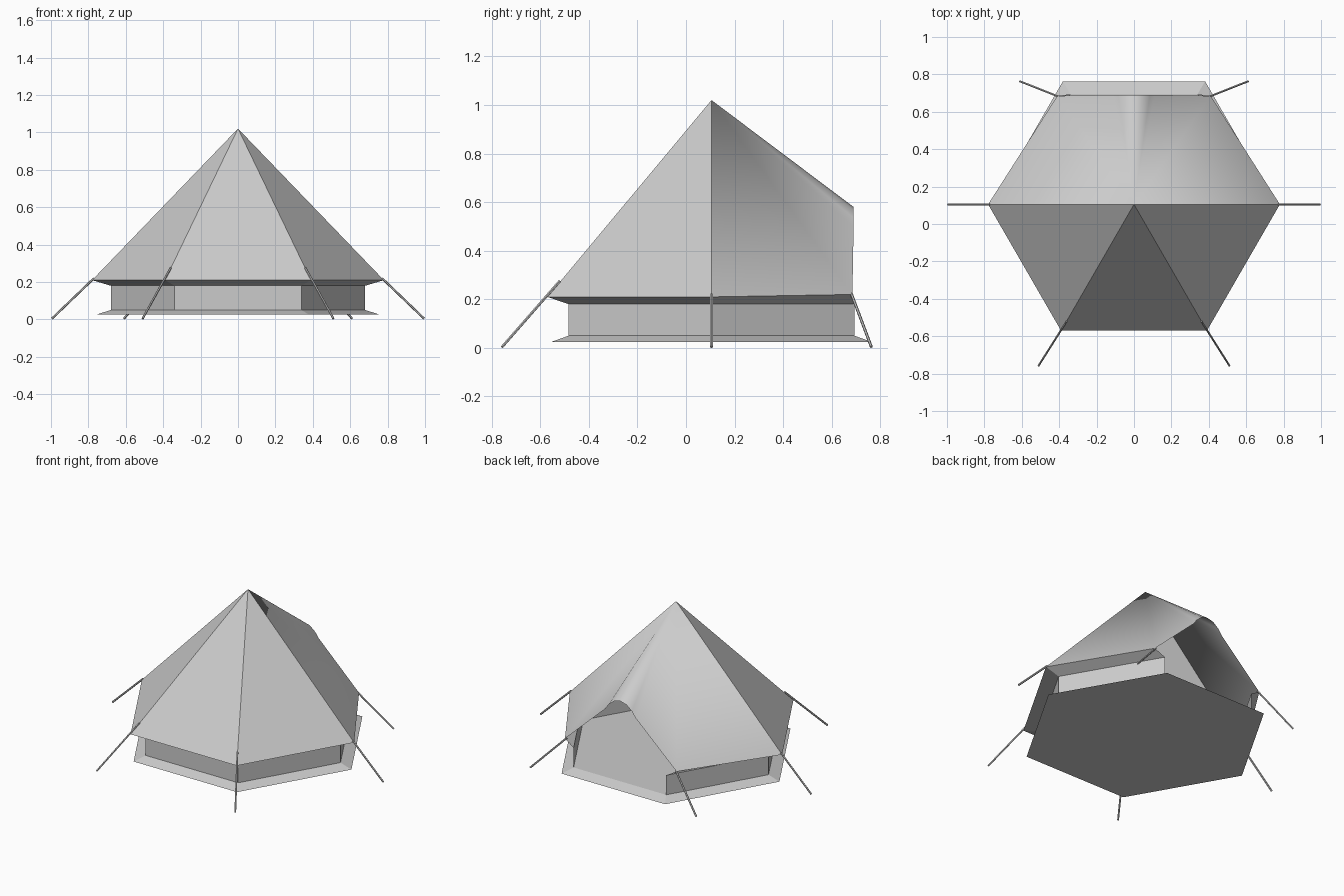
import bpy
import bmesh
from math import cos, sin, radians
from mathutils import Vector

if "Cube" in bpy.data.objects:
    bpy.data.objects.remove(bpy.data.objects["Cube"], do_unlink=True)

CENTRE_Y = 0.105
BACK_Y = 0.69
APEX = (0, CENTRE_Y, 1.02)

canvas = bpy.data.materials.new("grey canvas")
canvas.use_nodes = True
grey = (0.6, 0.6, 0.6, 1)
canvas.diffuse_color = grey
canvas.node_tree.nodes["Principled BSDF"].inputs["Base Color"].default_value = grey


def hexagon(radius, z):
    """Corners in order: left, back left, back right, right, front right, front left."""
    return [(radius * cos(radians(a)), CENTRE_Y + radius * sin(radians(a)), z)
            for a in range(0, 360, 60)]


def make_object(name, polygons, smooth=False):
    bm = bmesh.new()
    for polygon in polygons:
        bm.faces.new([bm.verts.new(p) for p in polygon])
    bmesh.ops.remove_doubles(bm, verts=bm.verts, dist=0.0005)
    bmesh.ops.recalc_face_normals(bm, faces=bm.faces)
    # open cloth sheets face outward
    bm.faces.ensure_lookup_table()
    first = bm.faces[0]
    outward = first.calc_center_median() - Vector((0, CENTRE_Y, first.calc_center_median().z))
    if first.normal.dot(outward) < 0 and name != "eave_underside":
        bmesh.ops.reverse_faces(bm, faces=bm.faces)
    mesh = bpy.data.meshes.new(name)
    bm.to_mesh(mesh)
    bm.free()
    mesh.materials.append(canvas)
    obj = bpy.data.objects.new(name, mesh)
    bpy.context.collection.objects.link(obj)
    if smooth:
        bpy.ops.object.select_all(action="DESELECT")
        obj.select_set(True)
        bpy.context.view_layer.objects.active = obj
        bpy.ops.object.shade_smooth_by_angle(angle=radians(30))
    return obj


def strip(upper, lower):
    return [[upper[i], upper[i + 1], lower[i + 1], lower[i]] for i in range(len(upper) - 1)]


# Ground sheet with flared skirt
floor_top, floor_bottom = hexagon(0.68, 0.05), hexagon(0.76, 0.025)
make_object("ground_sheet", strip(floor_top + floor_top[:1], floor_bottom + floor_bottom[:1])
            + [floor_top, floor_bottom])


def around(ring):
    """Run from the back right corner, round the front, to the back left corner."""
    return ring[2:] + ring[:2]


# Low walls on five sides, leaving the back doorway open
wall_top = around(hexagon(0.68, 0.18))
make_object("walls", strip(wall_top, around(floor_top)))

# Eave with its sloping underside
eave = around(hexagon(0.78, 0.21))
eave[0], eave[-1] = (-0.41, 0.685, 0.22), (0.41, 0.685, 0.22)
make_object("eave_underside", strip(eave, wall_top))

# Roof panels, and the rounded ridge that spreads toward the doorway
half_arch = [(0.11, 0.50), (0.085, 0.535), (0.045, 0.568)]
arch = ([(x, BACK_Y, z) for x, z in half_arch] + [(0, BACK_Y, 0.58)]
        + [(-x, BACK_Y, z) for x, z in reversed(half_arch)])
outline = eave + arch
make_object("roof", [[APEX, outline[i], outline[(i + 1) % len(outline)]]
                     for i in range(len(outline))], smooth=True)


# Guy ropes
def rope(name, start, end, radius=0.006):
    start, end = Vector(start), Vector(end)
    bpy.ops.mesh.primitive_cylinder_add(vertices=6, radius=radius, depth=(end - start).length,
                                        location=(start + end) / 2)
    obj = bpy.context.object
    obj.name = name
    obj.rotation_euler = (end - start).to_track_quat("Z", "Y").to_euler()
    obj.data.materials.append(canvas)


for side, s in (("left", 1), ("right", -1)):
    rope("side_rope_" + side, (s * 0.77, CENTRE_Y, 0.22), (s * 0.995, CENTRE_Y, 0.004))
    rope("front_rope_" + side, (s * 0.36, -0.52, 0.275), (s * 0.51, -0.757, 0.004))
    rope("back_rope_" + side, (s * 0.40, 0.68, 0.225), (s * 0.61, 0.763, 0.004))
